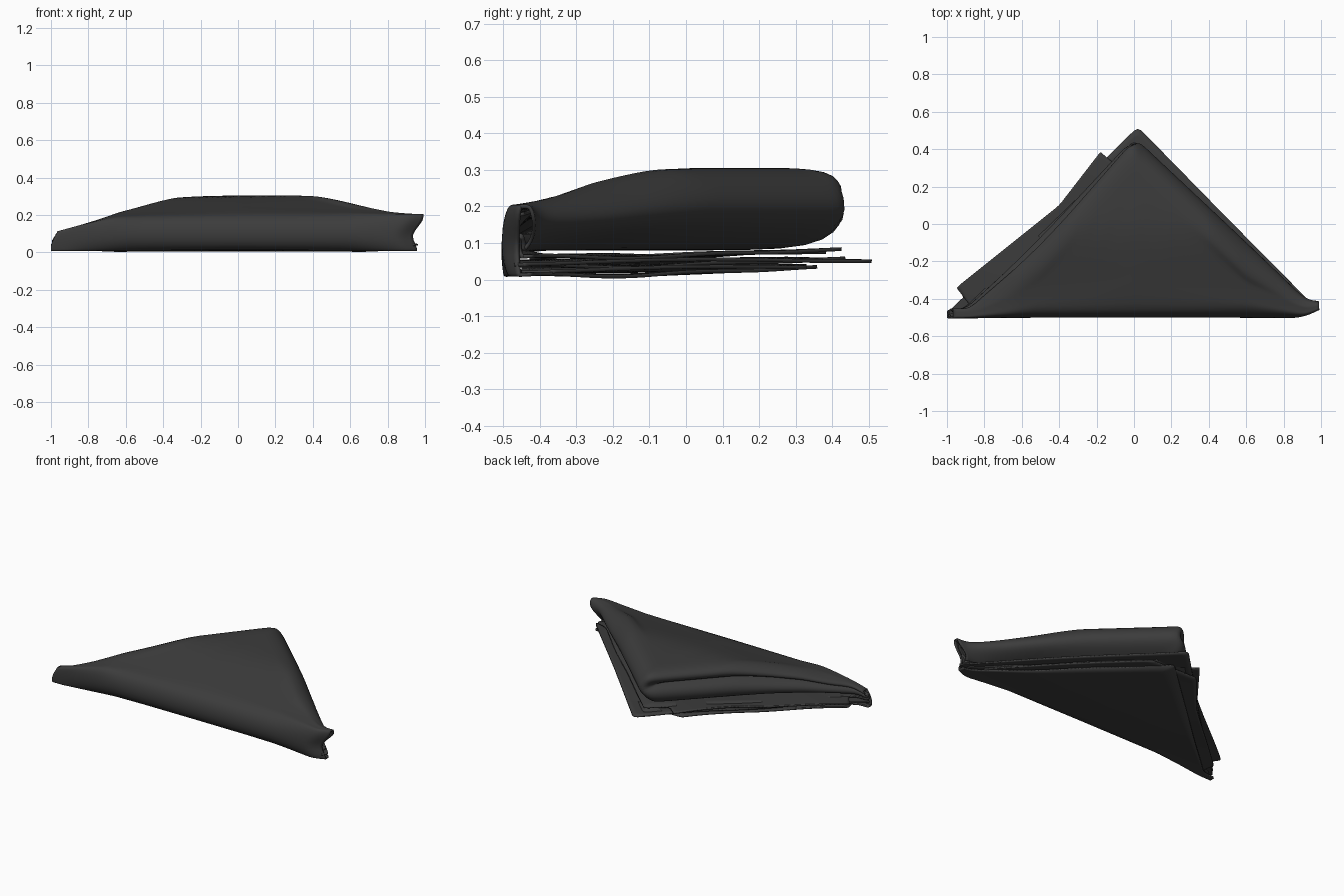
import bpy, bmesh, math

if "Cube" in bpy.data.objects:
    bpy.data.objects.remove(bpy.data.objects["Cube"])

cloth = bpy.data.materials.new("dark_cloth")
cloth.diffuse_color = (0.045, 0.045, 0.045, 1)
cloth.use_nodes = True
cloth.node_tree.nodes["Principled BSDF"].inputs["Base Color"].default_value = cloth.diffuse_color


def clamp(v, a=0.0, b=1.0):
    return max(a, min(b, v))


def smooth(v):
    v = clamp(v)
    return v * v * (3 - 2 * v)


def loft(name, rows):
    """Thin smooth cloth sheet through rows of points."""
    bm = bmesh.new()
    grid = [[bm.verts.new(p) for p in row] for row in rows]
    for a, b in zip(grid, grid[1:]):
        for i in range(len(a) - 1):
            bm.faces.new((a[i], a[i + 1], b[i + 1], b[i]))
    bmesh.ops.recalc_face_normals(bm, faces=bm.faces)
    me = bpy.data.meshes.new(name)
    bm.to_mesh(me)
    bm.free()
    ob = bpy.data.objects.new(name, me)
    bpy.context.collection.objects.link(ob)
    me.materials.append(cloth)
    for p in me.polygons:
        p.use_smooth = True
    sub = ob.modifiers.new("soften", 'SUBSURF')
    sub.levels = sub.render_levels = 1
    thick = ob.modifiers.new("thickness", 'SOLIDIFY')
    thick.thickness = 0.01
    thick.offset = 0
    return ob


# Rounded back edge: (distance in from the edge, height fraction)
ROLL_RIGHT = [(.17, 1), (.10, .97), (.055, .87), (.018, .72), (0, .55),
              (.016, .39), (.06, .25), (.12, .12), (.20, .02)]
ROLL_LEFT = [(.13, 1), (.04, .96), (.01, .83), (.05, .7), (.12, .63),
             (.03, .57), (0, .38), (.03, .12), (.15, 0)]


def depth(t):
    return max(.045, .965 + t if t < 0 else .965 - .93 * t)


def top(y, t):
    a = clamp((y + .47) / .45)
    return .2 + .1 * (.6 * a + .4 * smooth(a)) - .02 * max(0, -t)


def place(t, f, z):
    """Point f behind the front fold, with the ends shaped by height."""
    if z > .06:
        z = .06 + (z - .06) * (1 - .6 * clamp((-t - .7) / .3) ** 1.3)
    left = 1 - .6 * max(0, z - .05)
    right = .92 + .07 * smooth(abs(z - .09) / .09) - .03 * smooth((.06 - z) / .05)
    front = -.5 + .04 * clamp((t - .92) / .08)
    return (t * (right if t > 0 else left), front + f, z)


def low(f, z):
    return z + .02 * smooth((f - .4) / .5) + .004 * math.sin(f * 14)


def wrap_section(t):
    d = depth(t)
    k = min(1, d / .4)
    pts = [(v * d * .9, low(v * d, .012)) for v in (1, .75, .5, .3, .15)]
    pts += [(f * k, z) for f, z in
            ((.05, .014), (.015, .04), (0, .09), (.008, .145), (.03, .18))]
    for v in (0, .2, .4, .6, .8, 1):
        f = .06 * k + v * (d - .26 * k)
        pts.append((f, top(f - .5, t)))
    w = smooth((.03 - t) / .08)
    base = .085
    h = top(d - .6, t) - base
    for (ra, ha), (rb, hb) in zip(ROLL_RIGHT, ROLL_LEFT):
        pts.append((d - k * (ra + (rb - ra) * w), base + h * (ha + (hb - ha) * w)))
    for v in (.7, .4, .1):
        pts.append((.15 * k + v * (d - .36 * k), base))
    pts += [(f * k, z) for f, z in
            ((.16, .10), (.095, .125), (.06, .119), (.047, .095),
             (.06, .072), (.14, .062))]
    pts += [(v * d, low(v * d, .062)) for v in (.3, .5, .75, .97)]
    return [place(t, f, z) for f, z in pts]


def middle_section(t):
    d = depth(t)
    k = min(1, d / .4)
    pts = [(v * d, low(v * d, .036)) for v in (.98, .7, .4, .15)]
    pts += [(f * k, z) for f, z in
            ((.05, .035), (.028, .06), (.022, .095), (.03, .135), (.055, .165))]
    for v in (.1, .4, .7, 1):
        f = .06 * k + v * (d - .24 * k)
        pts.append((f, top(f - .5, t) - .022))
    return [place(t, f, z) for f, z in pts]


# Main folded cloth and the layer inside it
steps = [-1 + i / 30 for i in range(61)]
loft("folded_cloth", [wrap_section(t) for t in steps])
loft("inner_layer", [middle_section(t * .96) for t in steps])


def flap(name, front_a, front_b, back, z0, rise):
    """Flat lower layer between a straight front line and a back polyline."""
    n, rows = 14, []
    total = (len(back) - 1) * n
    for i in range(total + 1):
        j = min(i // n, len(back) - 2)
        s = i / n - j
        bx, by = (back[j][c] + (back[j + 1][c] - back[j][c]) * s for c in (0, 1))
        u = i / total
        fx, fy = (front_a[c] + (front_b[c] - front_a[c]) * u for c in (0, 1))
        row = []
        for q in range(13):
            v = q / 12
            x, y = fx + (bx - fx) * v, fy + (by - fy) * v
            z = z0 + rise * (y + .5) + .005 * math.sin(9 * y + 3 * x)
            row.append((x, y, z))
        rows.append(row)
    return loft(name, rows)


# Lower layers that peek out at the back and left
flap("tip_layer", (-.985, -.485), (.94, -.47),
     [(-1, -.475), (-.5, 0), (.02, .52), (.5, .03), (.965, -.44)], .045, .010)
flap("left_flap", (-.88, -.43), (.3, -.15),
     [(-.95, -.34), (-.4, .10), (-.18, .385), (-.12, .335), (.1, .3)], .058, .018)
flap("bottom_flap", (-.9, -.45), (.8, -.45),
     [(-.92, -.37), (-.42, .07), (-.2, .33), (.14, .33), (.84, -.36)], .024, .012)
